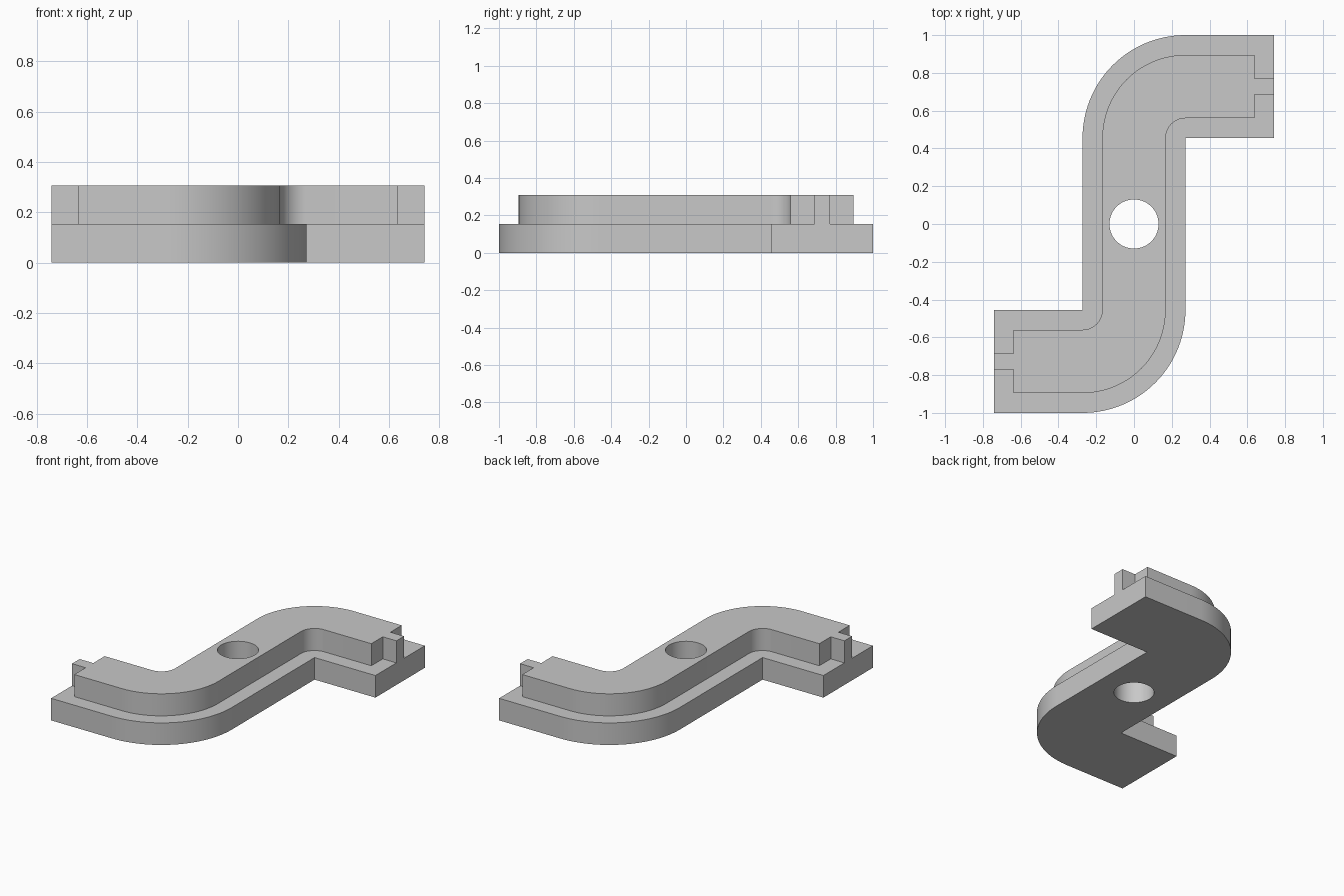
import bpy, bmesh
from math import pi, sin, cos

if "Cube" in bpy.data.objects:
    bpy.data.objects.remove(bpy.data.objects["Cube"], do_unlink=True)

WIDTH = 0.545          # width of the base track
BEND = (WIDTH / 2, 0.455)  # common centre of the inner and outer bend
END = 0.742            # reach of each arm
LAYER = 0.154          # thickness of each layer
INSET = 0.105          # step between base and upper layer

grey = bpy.data.materials.new("plain_grey")
grey.use_nodes = True
colour = (0.58, 0.58, 0.58, 1)
grey.diffuse_color = colour
grey.node_tree.nodes["Principled BSDF"].inputs["Base Color"].default_value = colour


def arc(radius, start, stop, steps):
    if radius == 0:
        return [BEND]
    angles = [start + (stop - start) * i / steps for i in range(steps + 1)]
    return [(BEND[0] + radius * cos(a), BEND[1] + radius * sin(a)) for a in angles]


def outline(inset, tab=None):
    """S-shaped outline: one arm, then the same arm turned half a circle."""
    end = END - inset
    low, high = BEND[1] + inset, BEND[1] + WIDTH - inset
    half = arc(inset, pi, pi / 2, 16) + [(end, low)]
    if tab:
        half += [(end, tab[0]), (END, tab[0]), (END, tab[1]), (end, tab[1])]
    half += [(end, high)] + arc(WIDTH - inset, pi / 2, pi, 40)
    return half + [(-x, -y) for x, y in half]


def prism(name, points, bottom, top):
    bm = bmesh.new()
    face = bm.faces.new([bm.verts.new((x, y, bottom)) for x, y in points])
    side = bmesh.ops.extrude_face_region(bm, geom=[face])
    verts = [v for v in side["geom"] if isinstance(v, bmesh.types.BMVert)]
    bmesh.ops.translate(bm, verts=verts, vec=(0, 0, top - bottom))
    bmesh.ops.recalc_face_normals(bm, faces=bm.faces)
    mesh = bpy.data.meshes.new(name)
    bm.to_mesh(mesh)
    bm.free()
    mesh.materials.append(grey)
    obj = bpy.data.objects.new(name, mesh)
    bpy.context.collection.objects.link(obj)
    return obj


# Stepped layers, the upper one with a locating tab on each end
base = prism("base_layer", outline(0), 0, LAYER)
upper = prism("upper_layer", outline(INSET, (0.686, 0.77)), LAYER, 2 * LAYER)

# Round hole through both layers
circle = [(0.13 * cos(i * pi / 32), 0.13 * sin(i * pi / 32)) for i in range(64)]
cutter = prism("hole_cutter", circle, -0.1, 0.5)

for part in (base, upper):
    cut = part.modifiers.new("hole", 'BOOLEAN')
    cut.operation = 'DIFFERENCE'
    cut.solver = 'EXACT'
    cut.object = cutter
    bpy.ops.object.select_all(action='DESELECT')
    part.select_set(True)
    bpy.context.view_layer.objects.active = part
    bpy.ops.object.modifier_apply(modifier=cut.name)
    bpy.ops.object.shade_smooth_by_angle(angle=pi / 6)

bpy.data.objects.remove(cutter, do_unlink=True)
